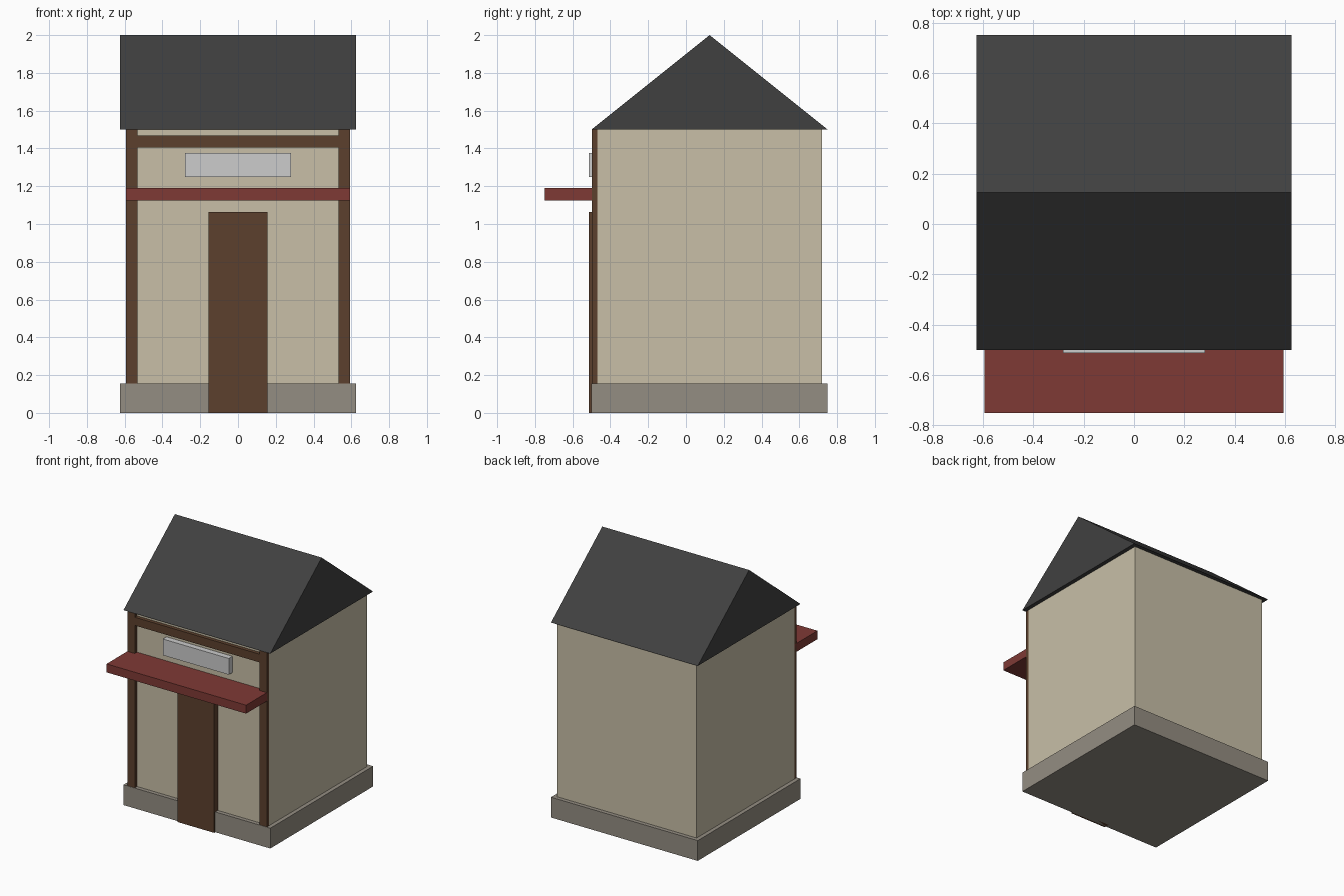
import bpy

if "Cube" in bpy.data.objects:
    bpy.data.objects.remove(bpy.data.objects["Cube"])


def material(name, rgb):
    # sRGB 0-255 to linear
    lin = [((c / 255 + 0.055) / 1.055) ** 2.4 for c in rgb]
    m = bpy.data.materials.new(name)
    m.diffuse_color = (*lin, 1)
    m.use_nodes = True
    m.node_tree.nodes["Principled BSDF"].inputs["Base Color"].default_value = m.diffuse_color
    return m


PLASTER = material("cream plaster", (200, 191, 167))
STONE = material("grey stone", (148, 141, 130))
WOOD = material("brown wood", (92, 64, 45))
SLATE = material("dark slate", (64, 64, 64))
RED = material("red awning", (127, 58, 53))
PALE = material("pale grey", (204, 204, 204))


def prism(name, profile, x0, x1, mat):
    """Extrude a (y, z) profile, counter-clockwise seen from +x, along x."""
    n = len(profile)
    verts = [(x, y, z) for x in (x0, x1) for y, z in profile]
    faces = [tuple(reversed(range(n))), tuple(range(n, 2 * n))]
    faces += [(i, (i + 1) % n, n + (i + 1) % n, n + i) for i in range(n)]
    mesh = bpy.data.meshes.new(name)
    mesh.from_pydata(verts, [], faces)
    mesh.materials.append(mat)
    obj = bpy.data.objects.new(name, mesh)
    bpy.context.collection.objects.link(obj)
    return obj


def box(name, x, y, z, mat):
    return prism(name, [(y[0], z[0]), (y[1], z[0]), (y[1], z[1]), (y[0], z[1])],
                 x[0], x[1], mat)


# Base and walls
box("plinth", (-0.625, 0.625), (-0.5, 0.75), (0, 0.156), STONE)
box("walls", (-0.594, 0.594), (-0.469, 0.719), (0.003, 1.5), PLASTER)

# Gable roof
prism("roof", [(-0.5, 1.5), (0.75, 1.5), (0.125, 2.0)], -0.625, 0.625, SLATE)

# Timber frame on the front
for side, (a, b) in {"left": (-0.594, -0.531), "right": (0.531, 0.594)}.items():
    box(side + "_post", (a, b), (-0.497, -0.469), (0.156, 1.5), WOOD)
box("front_beam", (-0.531, 0.531), (-0.497, -0.469), (1.406, 1.469), WOOD)

# Door, awning and blank sign board
box("door", (-0.156, 0.156), (-0.513, -0.469), (0, 1.064), WOOD)
box("awning", (-0.594, 0.594), (-0.75, -0.469), (1.125, 1.19), RED)
box("sign_board", (-0.281, 0.281), (-0.513, -0.469), (1.25, 1.375), PALE)
